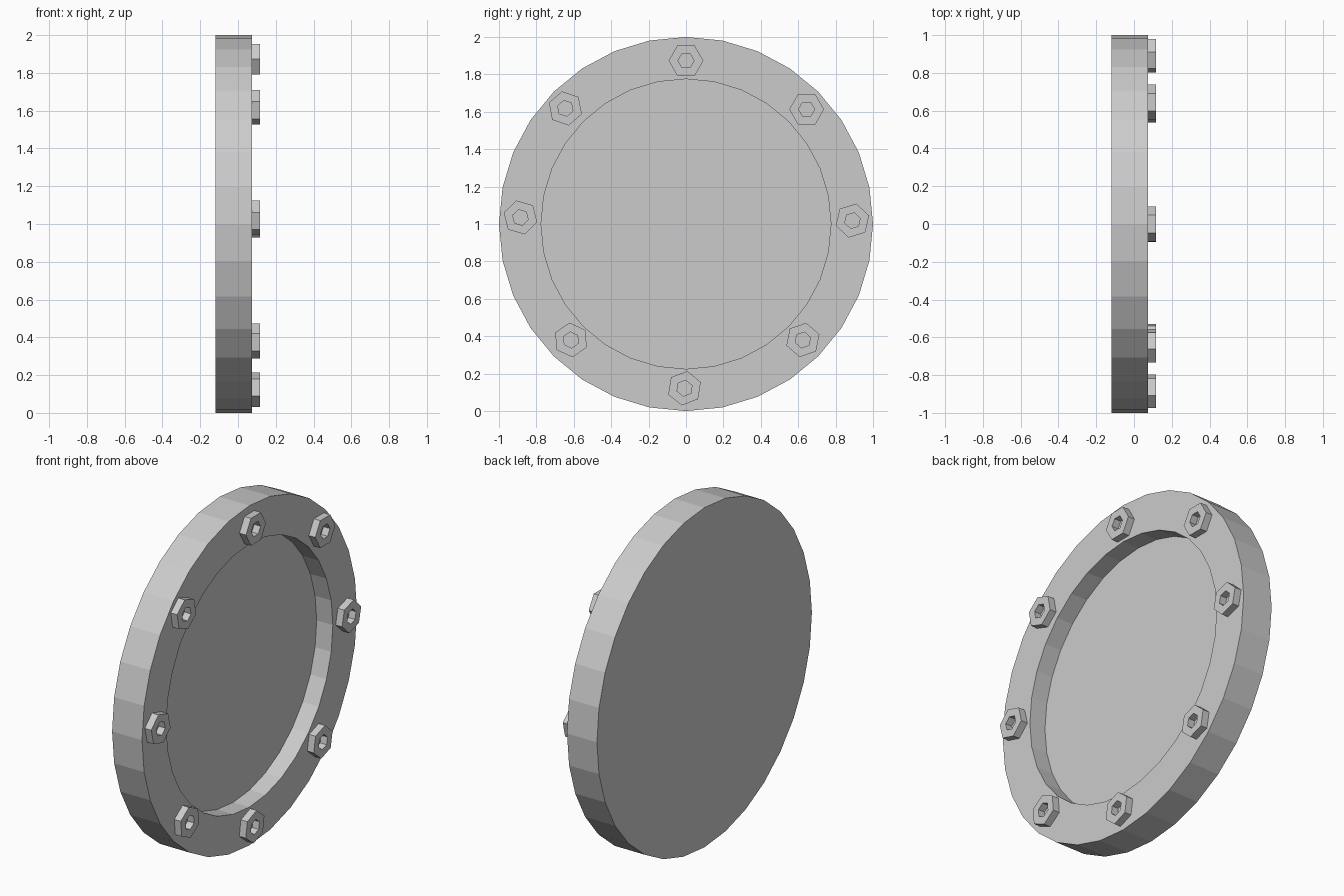
import bpy, bmesh
from math import cos, sin, tau, radians

if "Cube" in bpy.data.objects:
    bpy.data.objects.remove(bpy.data.objects["Cube"])


def turned(name, profile, sides, centre=(0, 0), turn=0, closed=False):
    """Sweep (x, radius) profile around an axis along x at centre (y, z)."""
    bm = bmesh.new()
    rings = []
    for x, r in profile:
        rings.append([bm.verts.new((x,
                                    centre[0] + r * cos(turn + tau * i / sides),
                                    centre[1] + r * sin(turn + tau * i / sides)))
                      for i in range(sides)])
    pairs = list(zip(rings, rings[1:]))
    if closed:
        pairs.append((rings[-1], rings[0]))
    else:
        bm.faces.new(rings[0])
        bm.faces.new(rings[-1])
    for a, b in pairs:
        for i in range(sides):
            j = (i + 1) % sides
            bm.faces.new((a[i], a[j], b[j], b[i]))
    bmesh.ops.recalc_face_normals(bm, faces=bm.faces)
    mesh = bpy.data.meshes.new(name)
    bm.to_mesh(mesh)
    bm.free()
    obj = bpy.data.objects.new(name, mesh)
    bpy.context.collection.objects.link(obj)
    return obj


# Round plate with a raised rim and a sunken floor
turned("rimmed_plate",
       [(-0.12, 1.0), (0.075, 1.0), (0.075, 0.775), (-0.03, 0.775)],
       32, centre=(0, 1))

# Hexagonal nuts around the rim: y, z, rotation in degrees
nuts = [(0.0, 1.873, 0), (0.645, 1.613, 0), (0.89, 1.018, 17),
        (0.625, 0.38, 19), (-0.008, 0.122, 21), (-0.615, 0.38, 35),
        (-0.885, 1.035, 44), (-0.645, 1.618, 41)]
for n, (y, z, deg) in enumerate(nuts, 1):
    turned(f"rim_nut_{n}",
           [(0.07, 0.093), (0.117, 0.093), (0.117, 0.043), (0.07, 0.043)],
           6, centre=(y, z), turn=radians(deg), closed=True)
